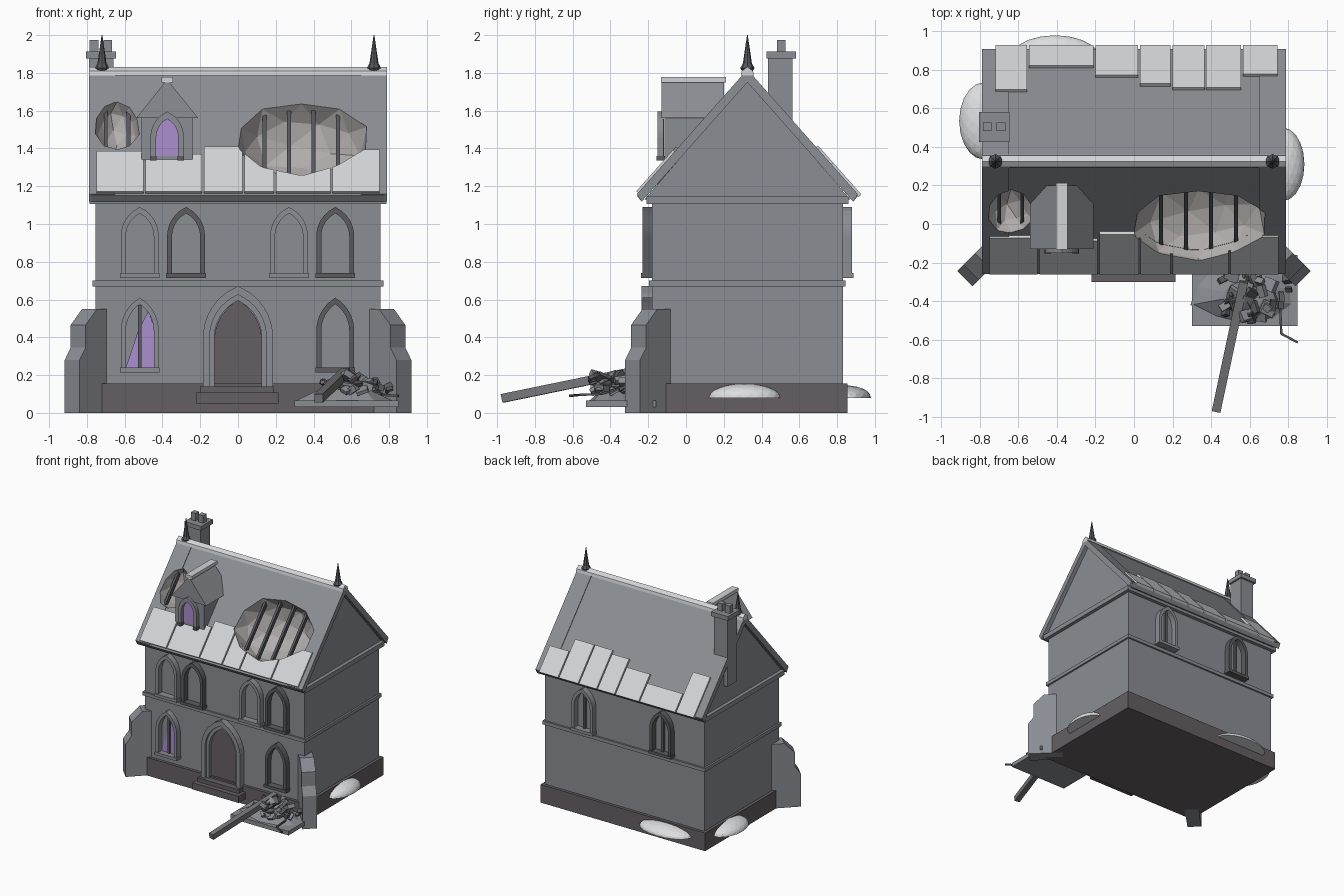
import bpy, bmesh, random
from math import sqrt, pi
from mathutils import Vector, Matrix, Euler

old = bpy.data.objects.get("Cube")
if old:
    bpy.data.objects.remove(old)
random.seed(4)
YC, RIDGE, RUN, RISE = 0.325, 1.81, 0.585, 0.66
FRONT, BACK = -0.18, 0.83


def material(name, hexcode):
    rgb = [int(hexcode[i:i + 2], 16) / 255 for i in range(0, 6, 2)]
    col = [c / 12.92 if c < 0.04 else ((c + 0.055) / 1.055) ** 2.4 for c in rgb] + [1]
    m = bpy.data.materials.new(name)
    m.use_nodes = True
    m.diffuse_color = col
    m.node_tree.nodes["Principled BSDF"].inputs["Base Color"].default_value = col
    return m


WALL = material("wall stone", "8a8d94")
ROOF = material("roof slate", "8b8e94")
BASE = material("plinth stone", "655f63")
DARK = material("dark frame", "5c5b60")
PALE = material("pale slate", "d2d4d8")
SNOW = material("snow", "dcdee0")
GLASS = material("violet glass", "ab8ece")
WOOD = material("grey timber", "77767a")
IRON = material("dark iron", "55575c")
HOLLOW = material("hollow lining", "b3aeae")


def finish(name, bm, mat):
    bmesh.ops.recalc_face_normals(bm, faces=bm.faces)
    me = bpy.data.meshes.new(name)
    bm.to_mesh(me)
    bm.free()
    ob = bpy.data.objects.new(name, me)
    me.materials.append(mat)
    bpy.context.collection.objects.link(ob)
    return ob


def add_box(bm, lo, hi):
    lo, hi = Vector(lo), Vector(hi)
    bmesh.ops.create_cube(bm, size=1, matrix=Matrix.Translation((lo + hi) / 2) @ Matrix.Diagonal((*(hi - lo), 1)))


def box(name, lo, hi, mat):
    bm = bmesh.new()
    add_box(bm, lo, hi)
    return finish(name, bm, mat)


def prism(name, pts, a, b, axis, mat):
    """Extrude a 2D outline from a to b along x or y."""
    bm = bmesh.new()
    place = (lambda p: (a, *p)) if axis == "x" else (lambda p: (p[0], a, p[1]))
    f = bm.faces.new([bm.verts.new(place(p)) for p in pts])
    new = bmesh.ops.extrude_face_region(bm, geom=[f])["geom"]
    move = (b - a, 0, 0) if axis == "x" else (0, b - a, 0)
    bmesh.ops.translate(bm, vec=move, verts=[v for v in new if isinstance(v, bmesh.types.BMVert)])
    return finish(name, bm, mat)


def slope(x, d, side):
    """Frame on the roof surface: local y runs up the slope, local z points out."""
    n = sqrt(RUN ** 2 + RISE ** 2)
    cols = [(-side, 0, 0), (0, -side * RUN / n, RISE / n), (0, side * RISE / n, RUN / n)]
    m = Matrix(cols).transposed().to_4x4()
    m.translation = (x, YC + side * d, RIDGE - d * RISE / RUN)
    return m


def add_slab(bm, x0, x1, d0, d1, n0, n1, side):
    length = (d1 - d0) * sqrt(RUN ** 2 + RISE ** 2) / RUN
    m = slope((x0 + x1) / 2, (d0 + d1) / 2, side) @ Matrix.Translation((0, 0, (n0 + n1) / 2))
    bmesh.ops.create_cube(bm, size=1, matrix=m @ Matrix.Diagonal((x1 - x0, length, n1 - n0, 1)))


def bar(name, p, q, w, mat):
    p, q = Vector(p), Vector(q)
    rot = (q - p).to_track_quat("Z", "Y").to_matrix().to_4x4()
    bm = bmesh.new()
    bmesh.ops.create_cube(bm, size=1, matrix=Matrix.Translation((p + q) / 2) @ rot @ Matrix.Diagonal((w, w, (q - p).length, 1)))
    return finish(name, bm, mat)


def arch(x, w, z0, zs, z1, n=7):
    """Pointed arch outline, from the right foot over the apex to the left foot."""
    h = z1 - zs
    r = (h * h + w * w) / (2 * w)
    half = [(w, z0)]
    for i in range(n):
        z = h * i / n
        half.append((sqrt(r * r - z * z) - r + w, zs + z))
    return [(x + a, z) for a, z in half] + [(x, z1)] + [(x - a, z) for a, z in reversed(half)]


def arch_ring(name, x, w, z0, zs, z1, t, y0, y1, mat):
    bm = bmesh.new()
    outer, inner = arch(x, w, z0, zs, z1), arch(x, w - t, z0, zs, z1 - t * 1.3)
    rings = [[bm.verts.new((p[0], y, p[1])) for p in pts] for pts, y in
             ((outer, y0), (outer, y1), (inner, y1), (inner, y0))]
    for k in range(4):
        a, b = rings[k], rings[(k + 1) % 4]
        for i in range(len(a) - 1):
            bm.faces.new((a[i], a[i + 1], b[i + 1], b[i]))
    for end in (0, -1):
        bm.faces.new([r[end] for r in rings])
    return finish(name, bm, mat)


# Walls, plinth and stone bands
for name, gx, gy, z0, z1, mat in (("plinth", 0.78, 0.53, 0, 0.155, BASE), ("walls", 0.755, 0.505, 0.15, 1.13, WALL),
                                  ("string_course", 0.77, 0.52, 0.67, 0.7, WALL),
                                  ("eaves_cornice", 0.785, 0.535, 1.105, 1.145, WALL)):
    box(name, (-gx, YC - gy, z0), (gx, YC + gy, z1), mat)

# Roof: solid attic, covering, verges, eaves slates
attic = prism("attic", [(YC - 0.545, 1.13), (YC + 0.545, 1.13), (YC, 1.76)], -0.755, 0.755, "x", WALL)


def chevron(name, x0, x1, lift, mat):
    half = [(RUN, 1.15 + lift), (RUN - 0.025, 1.118)]
    pts = [(YC, RIDGE + lift)] + [(YC + a, z) for a, z in half] + [(YC, 1.75)]
    pts += [(YC - a, z) for a, z in reversed(half)]
    return prism(name, pts, x0, x1, "x", mat)


covering = chevron("roof_covering", -0.775, 0.775, 0, ROOF)
verges = [chevron("verge_" + n, s * 0.65, s * 0.79, 0.008, ROOF) for n, s in (("left", 1), ("right", -1))]
prism("ridge_cap", [(YC - 0.035, 1.785), (YC - 0.03, 1.81), (YC, 1.832), (YC + 0.03, 1.81), (YC + 0.035, 1.785)],
      -0.79, 0.79, "x", PALE)
bm = bmesh.new()
for x0, x1, d in ((-0.75, -0.5, 0.385), (-0.49, -0.19, 0.4), (-0.18, 0.025, 0.365), (0.035, 0.19, 0.4),
                  (0.2, 0.49, 0.39), (0.5, 0.75, 0.38)):
    add_slab(bm, x0, x1, d, 0.575, -0.004, 0.018, -1)
front_slates = finish("front_eaves_slates", bm, PALE)
bm = bmesh.new()
for x0, x1, d in ((-0.72, -0.555, 0.36), (-0.545, -0.21, 0.485), (-0.2, 0.02, 0.435), (0.03, 0.19, 0.39),
                  (0.2, 0.365, 0.37), (0.375, 0.555, 0.37), (0.565, 0.745, 0.44)):
    add_slab(bm, x0, x1, d, 0.59, -0.004, 0.018, 1)
finish("back_eaves_slates", bm, PALE)

# Broken holes in the front slope, with bare rafters
for x, d, rx, rv, depth, rafters in ((0.335, 0.32, 0.35, 0.265, 0.24, (0.14, 0.27, 0.4, 0.53)),
                                     (-0.64, 0.26, 0.118, 0.175, 0.15, (-0.7, -0.58))):
    bm = bmesh.new()
    bmesh.ops.create_icosphere(bm, subdivisions=2, radius=1)
    for v in bm.verts:
        v.co *= random.uniform(0.93, 1.06)
    bm.transform(slope(x, d, -1) @ Matrix.Diagonal((rx, rv, depth, 1)))
    cutter = finish("hole_cutter", bm, HOLLOW)
    cutter.hide_render = True
    for ob in [attic, covering, front_slates] + verges:
        mod = ob.modifiers.new("hole", "BOOLEAN")
        mod.operation, mod.object, mod.solver = "DIFFERENCE", cutter, "EXACT"
        mod.material_mode = "TRANSFER"
        bpy.context.view_layer.objects.active = ob
        bpy.ops.object.modifier_apply(modifier=mod.name)
    bpy.data.objects.remove(cutter)
    bm = bmesh.new()
    for rx0 in rafters:
        add_slab(bm, rx0 - 0.01, rx0 + 0.01, d - 0.19, d + 0.19, -0.07, -0.035, -1)
    finish("rafters", bm, IRON)

# Dormer
DX = -0.375
box("dormer_walls", (DX - 0.135, -0.115, 1.34), (DX + 0.135, 0.12, 1.57), WALL)
prism("dormer_roof", [(DX - 0.165, 1.56), (DX + 0.165, 1.56), (DX, 1.765)], -0.13, 0.2, "y", ROOF)
box("dormer_ridge", (DX - 0.03, -0.132, 1.75), (DX + 0.03, 0.212, 1.778), PALE)
arch_ring("dormer_window_frame", DX, 0.088, 1.34, 1.46, 1.595, 0.03, -0.12, -0.15, WALL)
prism("dormer_glass", arch(DX, 0.06, 1.36, 1.46, 1.556), -0.122, -0.117, "y", GLASS)
for s in (-1, 1):
    box("dormer_jamb_foot", (DX + s * 0.073 - 0.017, -0.155, 1.335), (DX + s * 0.073 + 0.017, -0.115, 1.36), DARK)

# Chimney with two pots, ridge finials
box("chimney_shaft", (-0.79, 0.435, 1.3), (-0.66, 0.565, 1.88), WALL)
box("chimney_cap", (-0.806, 0.425, 1.875), (-0.646, 0.582, 1.912), WALL)
for x in (-0.762, -0.69):
    box("chimney_pot", (x - 0.023, 0.482, 1.91), (x + 0.023, 0.528, 1.975), WALL)
for x in (-0.72, 0.72):
    bm = bmesh.new()
    for r0, r1, z0, z1 in ((0.022, 0.038, 1.8, 1.825), (0.038, 0.024, 1.825, 1.85), (0.024, 0.002, 1.85, 2)):
        bmesh.ops.create_cone(bm, cap_ends=True, segments=8, radius1=r0, radius2=r1, depth=z1 - z0,
                              matrix=Matrix.Translation((x, YC, (z0 + z1) / 2)))
    finish("finial", bm, IRON)


# Windows
def window(x, z0, z1, mat, wall, s, mullion=False):
    arch_ring("window_frame", x, 0.1, z0, z0 + 0.2, z1, 0.026, wall, wall + s * 0.05, mat)
    ys = sorted((wall, wall + s * 0.058))
    box("window_sill", (x - 0.105, ys[0], z0 - 0.02), (x + 0.105, ys[1], z0 + 0.005), mat)
    if mullion:
        ys = sorted((wall, wall + s * 0.02))
        box("mullion", (x - 0.01, ys[0], z0), (x + 0.01, ys[1], z1 - 0.04), DARK)


for x, mat in ((-0.52, WALL), (-0.275, DARK), (0.27, WALL), (0.515, DARK)):
    window(x, 0.735, 1.09, mat, FRONT, -1)
window(-0.52, 0.235, 0.61, WALL, FRONT, -1, True)
window(0.515, 0.235, 0.61, DARK, FRONT, -1)
window(0.37, 0.735, 1.09, WALL, BACK, 1, True)
window(-0.37, 0.735, 1.09, DARK, BACK, 1, True)
for pts in ([(-0.594, 0.24), (-0.53, 0.24), (-0.53, 0.43)],
            [(-0.51, 0.24), (-0.446, 0.24), (-0.446, 0.46), (-0.475, 0.54), (-0.51, 0.47)]):
    prism("broken_glass", pts, FRONT - 0.008, FRONT, "y", GLASS)

# Doorway and steps
arch_ring("door_surround", 0, 0.185, 0.13, 0.4, 0.672, 0.035, FRONT, FRONT - 0.055, WALL)
arch_ring("door_inner_moulding", 0, 0.152, 0.13, 0.4, 0.63, 0.027, FRONT, FRONT - 0.035, WALL)
prism("door", arch(0, 0.126, 0.13, 0.38, 0.597), FRONT - 0.008, FRONT, "y", BASE)
box("upper_step", (-0.2, -0.26, 0.105), (0.19, -0.17, 0.14), BASE)
box("lower_step", (-0.222, -0.3, 0.05), (0.215, -0.17, 0.107), BASE)

# Diagonal corner buttresses
for s in (-1, 1):
    ob = prism("corner_buttress", [(-0.12, 0), (0.16, 0), (0.16, 0.28), (0.115, 0.345), (0.115, 0.465), (0.03, 0.55),
                                   (-0.12, 0.55)], -0.056, 0.056, "y", WALL)
    ob.data.transform(Matrix.Translation((s * 0.765, -0.17, 0)) @ Matrix.Rotation(-pi / 2 + s * pi / 4, 4, "Z"))

# Snow drifts against the plinth
for x, y, rx, ry, top in ((-0.78, 0.535, 0.128, 0.2, 0.155), (0.775, 0.31, 0.11, 0.19, 0.155),
                          (-0.41, 0.85, 0.24, 0.13, 0.145)):
    bm = bmesh.new()
    bmesh.ops.create_icosphere(bm, subdivisions=3, radius=1)
    bmesh.ops.bisect_plane(bm, geom=bm.verts[:] + bm.edges[:] + bm.faces[:], plane_co=(0, 0, 0),
                           plane_no=(0, 0, 1), clear_inner=True)
    bmesh.ops.holes_fill(bm, edges=[e for e in bm.edges if e.is_boundary])
    bm.transform(Matrix.Translation((x, y, 0.08)) @ Matrix.Diagonal((rx, ry, top - 0.08, 1)))
    finish("snow_drift", bm, SNOW)

# Rubble heap, fallen beam and bent rod
box("rubble_slab", (0.3, -0.53, 0.03), (0.85, -0.16, 0.065), WALL)
bm = bmesh.new()
bmesh.ops.create_cone(bm, cap_ends=True, segments=10, radius1=0.25, radius2=0.11, depth=0.08)
for v in bm.verts:
    v.co *= random.uniform(0.85, 1.12)
bm.transform(Matrix.Translation((0.57, -0.37, 0.1)) @ Matrix.Diagonal((1.1, 0.62, 1, 1)))
finish("rubble_heap", bm, ROOF)
heaps = {"stone_chunks": (WALL, bmesh.new()), "timber_chunks": (DARK, bmesh.new())}
for i in range(44):
    bm = list(heaps.values())[i % 2][1]
    x, y = random.gauss(0.6, 0.09), random.uniform(-0.49, -0.27)
    z = random.uniform(0.11, 0.2 - 0.5 * abs(x - 0.6) * 0.6)
    rot = Euler([random.uniform(-0.7, 0.7) for _ in range(3)]).to_matrix().to_4x4()
    size = [random.uniform(0.025, 0.08), random.uniform(0.025, 0.07), random.uniform(0.012, 0.035), 1]
    bmesh.ops.create_cube(bm, size=1, matrix=Matrix.Translation((x, y, z)) @ rot @ Matrix.Diagonal(size))
for name, (mat, bm) in heaps.items():
    finish(name, bm, mat)
bar("fallen_beam", (0.427, -0.972, 0.077), (0.57, -0.3, 0.215), 0.046, WOOD)
rod = [(0.72, -0.33, 0.14), (0.76, -0.45, 0.1), (0.765, -0.57, 0.095), (0.85, -0.615, 0.09)]
for p, q in zip(rod, rod[1:]):
    bar("bent_rod", p, q, 0.012, IRON)
